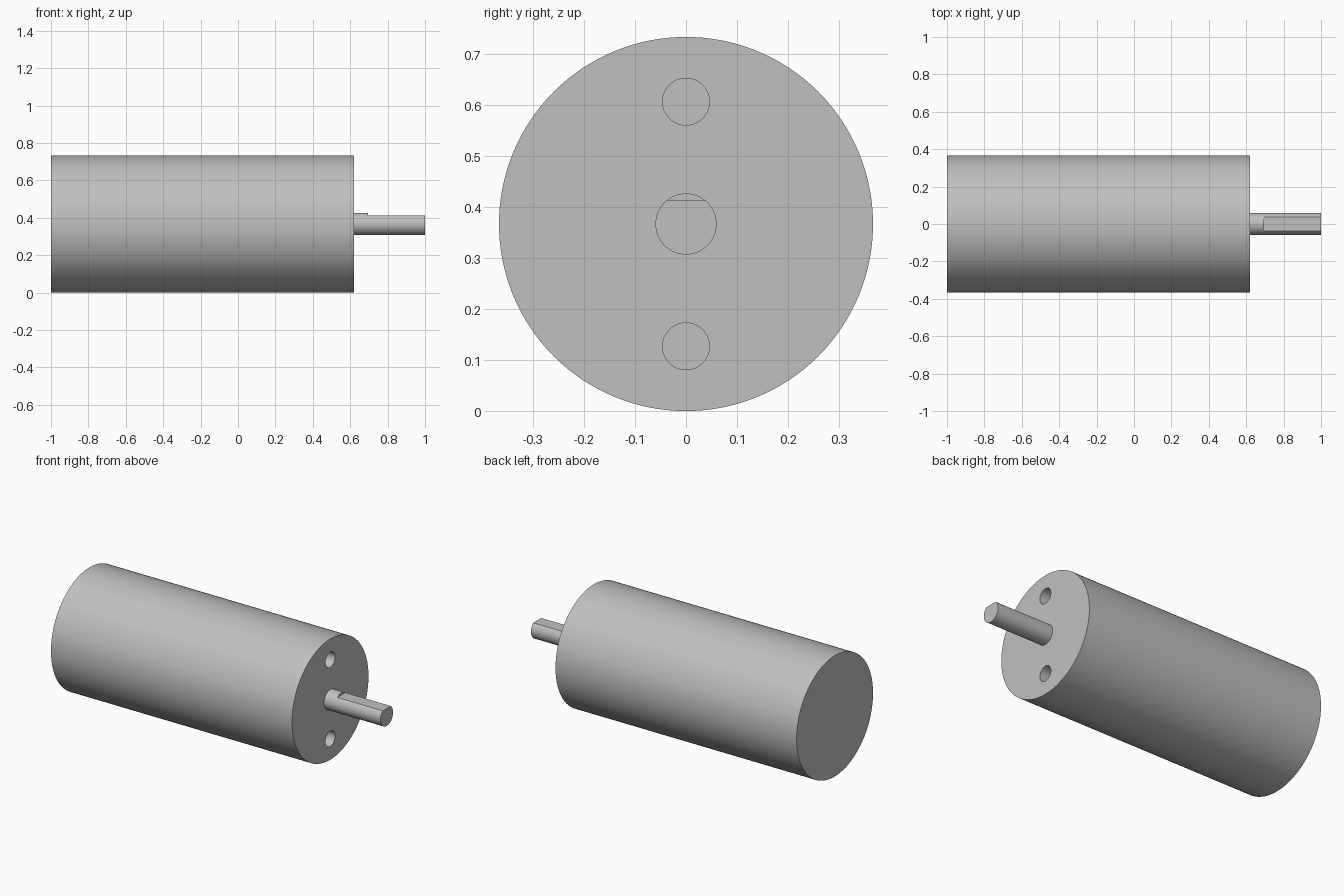
import bpy
import math

cube = bpy.data.objects.get("Cube")
if cube:
    bpy.data.objects.remove(cube, do_unlink=True)

RADIUS = 0.367        # motor body radius, also the axis height
FACE_X = 0.62         # front plate of the body
SHAFT_R = 0.06
FLAT_X, FLAT_Z = 0.695, 0.413
HOLE_R, HOLE_OFFSET, HOLE_DEPTH = 0.046, 0.24, 0.16

steel = bpy.data.materials.new("grey_steel")
steel.use_nodes = True
colour = (0.53, 0.53, 0.53, 1)
steel.diffuse_color = colour
steel.node_tree.nodes["Principled BSDF"].inputs["Base Color"].default_value = colour


def rod(name, x0, x1, radius, z, sides):
    """Cylinder lying along x."""
    bpy.ops.mesh.primitive_cylinder_add(
        vertices=sides, radius=radius, depth=x1 - x0,
        location=((x0 + x1) / 2, 0, z), rotation=(0, math.pi / 2, 0))
    obj = bpy.context.object
    obj.name = name
    obj.data.materials.append(steel)
    return obj


def cut(target, cutter):
    """Subtract the cutter from the target and discard it."""
    mod = target.modifiers.new("cut", "BOOLEAN")
    mod.operation = "DIFFERENCE"
    mod.solver = "EXACT"
    mod.object = cutter
    cutter.hide_render = True
    bpy.context.view_layer.objects.active = target
    bpy.ops.object.modifier_apply(modifier=mod.name)
    bpy.data.objects.remove(cutter, do_unlink=True)


def smooth(obj):
    bpy.ops.object.select_all(action="DESELECT")
    obj.select_set(True)
    bpy.context.view_layer.objects.active = obj
    bpy.ops.object.shade_smooth_by_angle(angle=math.radians(25))


# Motor body with two blind mounting holes
body = rod("motor_body", -1, FACE_X, RADIUS, RADIUS, 128)
for side in (-1, 1):
    cut(body, rod("hole_cutter", FACE_X - HOLE_DEPTH, FACE_X + 0.1,
                  HOLE_R, RADIUS + side * HOLE_OFFSET, 48))
smooth(body)

# Output shaft with a flat along its top
shaft = rod("output_shaft", FACE_X - 0.02, 1, SHAFT_R, RADIUS, 64)
bpy.ops.mesh.primitive_cube_add(size=1, location=(FLAT_X + 0.25, 0, FLAT_Z + 0.1))
flat_cutter = bpy.context.object
flat_cutter.scale = (0.5, 0.3, 0.2)
flat_cutter.data.materials.append(steel)
cut(shaft, flat_cutter)
smooth(shaft)
